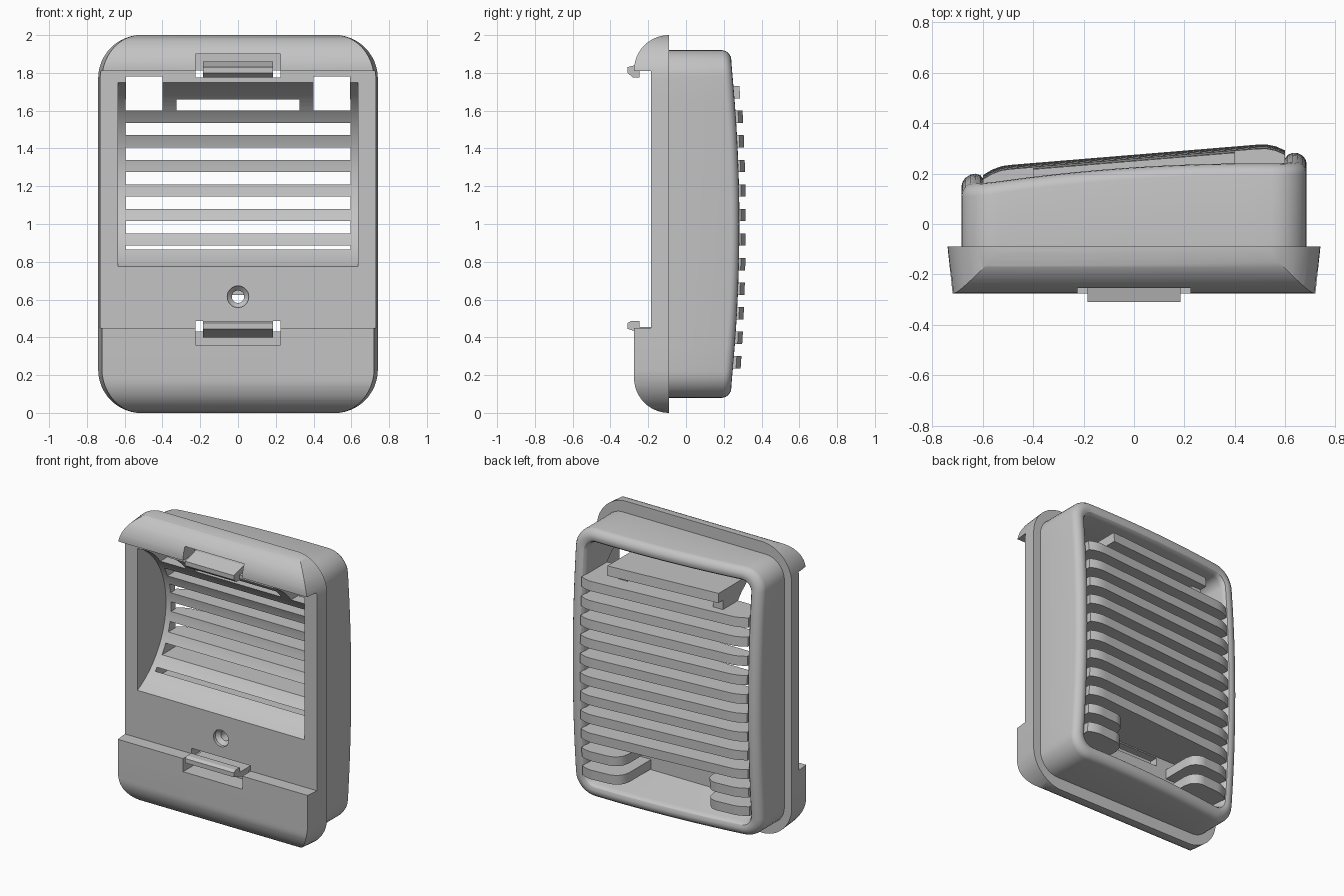
import bpy, bmesh, math

if "Cube" in bpy.data.objects:
    bpy.data.objects.remove(bpy.data.objects["Cube"])

grey = bpy.data.materials.new("light grey plastic")
grey.diffuse_color = (0.55, 0.55, 0.55, 1)
grey.use_nodes = True
grey.node_tree.nodes["Principled BSDF"].inputs["Base Color"].default_value = grey.diffuse_color


def make(name, bm):
    bmesh.ops.recalc_face_normals(bm, faces=bm.faces)
    me = bpy.data.meshes.new(name)
    bm.to_mesh(me)
    bm.free()
    me.materials.append(grey)
    ob = bpy.data.objects.new(name, me)
    bpy.context.collection.objects.link(ob)
    return ob


def loft(bm, loops):
    """Skin a row of equal-length closed loops and cap both ends."""
    rows = [[bm.verts.new(p) for p in lp] for lp in loops]
    n = len(rows[0])
    for a, b in zip(rows, rows[1:]):
        for i in range(n):
            j = (i + 1) % n
            bm.faces.new((a[i], a[j], b[j], b[i]))
    bm.faces.new(rows[0])
    bm.faces.new(rows[-1])


def lofted(name, loops):
    bm = bmesh.new()
    loft(bm, loops)
    return make(name, bm)


def extrude_x(name, prof, x0, x1):
    return lofted(name, [[(x, y, z) for y, z in prof] for x in (x0, x1)])


def box(name, x0, x1, y0, y1, z0, z1):
    return extrude_x(name, [(y0, z0), (y1, z0), (y1, z1), (y0, z1)], x0, x1)


def round_rect(hx, z0, z1, r, seg=8, side=12):
    """(x, z) outline with rounded corners and subdivided sides."""
    arcs = []
    for cx, cz, a0 in ((hx - r, z1 - r, 0), (r - hx, z1 - r, 90),
                       (r - hx, z0 + r, 180), (hx - r, z0 + r, 270)):
        arcs.append([(cx + r * math.cos(math.radians(a0 + 90 * i / seg)),
                      cz + r * math.sin(math.radians(a0 + 90 * i / seg)))
                     for i in range(seg + 1)])
    pts = []
    for k, arc in enumerate(arcs):
        pts += arc
        (ax, az), (bx, bz) = arc[-1], arcs[(k + 1) % 4][0]
        pts += [(ax + (bx - ax) * i / side, az + (bz - az) * i / side)
                for i in range(1, side)]
    return pts


def boolean(ob, op, tool, keep=False):
    m = ob.modifiers.new("cut", 'BOOLEAN')
    m.operation, m.object, m.solver = op, tool, 'EXACT'
    bpy.context.view_layer.objects.active = ob
    bpy.ops.object.modifier_apply(modifier=m.name)
    if not keep:
        bpy.data.objects.remove(tool)


# Front flange: side profile trimmed by a tapered rounded outline
R = 0.185
arc = [math.radians(90 * i / 14) for i in range(15)]
prof = [(-0.09 - R * math.sin(a), R - R * math.cos(a)) for a in arc]
prof += [(-0.275, 0.45), (-0.185, 0.45), (-0.185, 1.81), (-0.275, 1.81)]
prof += [(-0.09 - R * math.cos(a), 1.815 + R * math.sin(a)) for a in arc]
housing = extrude_x("housing", prof, -0.8, 0.8)
outline = lofted("outline", [[(x, y, z) for x, z in round_rect(h, -0.001, 2.001, 0.23, 12)]
                             for h, y in ((0.7165, -0.31), (0.7435, -0.06))])
boolean(housing, 'INTERSECT', outline)


# Rear body: open tray with a leaning, crowned and rolled rim
def rim_y(x, z):
    return 0.178 + 0.066 * x - 0.07 * x * x + 0.05 * (1 - ((z - 1) / 0.92) ** 2)


loops = [[(x, -0.12, z) for x, z in round_rect(0.685, 0.08, 1.92, 0.14)]]
for inset, up in ((0, 0), (0.004, 0.016), (0.015, 0.03), (0.034, 0.04), (0.055, 0.041),
                  (0.075, 0.032), (0.086, 0.017), (0.09, 0)):
    loops.append([(x, rim_y(x, z) + up, z) for x, z in
                  round_rect(0.685 - inset, 0.08 + inset, 1.92 - inset, 0.14 - inset * 0.8)])
loops.append([(x, -0.05, z) for x, z in round_rect(0.595, 0.23, 1.83, 0.068)])
boolean(housing, 'UNION', lofted("body", loops))

# Cylindrical front pocket, corner windows, clip notches and screw hole
N = 112
pocket = extrude_x("pocket", [(-0.413 + 0.538 * math.cos(2 * math.pi * i / N),
                               1.2625 + 0.538 * math.sin(2 * math.pi * i / N))
                              for i in range(N)], -0.635, 0.635)
boolean(housing, 'DIFFERENCE', pocket, keep=True)
cuts = [box("window", s * 0.4, s * 0.592, -0.5, 0.0, 1.615, 1.78) for s in (-1, 1)]
cuts += [box("notch", -0.225, 0.225, -0.5, y, a, b) for y, a, b in
         ((-0.15, 1.79, 1.90), (0.0, 1.775, 1.812), (-0.15, 0.36, 0.46), (0.0, 0.43, 0.487))]
cuts.append(lofted("screw", [[(r * math.cos(math.pi * i / 16), y, 0.615 + r * math.sin(math.pi * i / 16))
                              for i in range(32)]
                             for r, y in ((0.057, -0.25), (0.057, -0.165), (0.033, -0.14), (0.033, -0.02))]))
for c in cuts:
    boolean(housing, 'DIFFERENCE', c)


# Louver slats following the leaning, crowned rear surface
def slat_y(x, z):
    end = max(0, abs(x) - 0.5) / 0.1
    return 0.275 + 0.082 * x - 0.025 * ((z - 1) / 0.73) ** 2 - 0.032 * end ** 2


def slat(bm, x0, x1, z, inner=None):
    z0, z1 = z - 0.0325, z + 0.0325
    rows = []
    for i in range(33):
        x = x0 + (x1 - x0) * i / 32
        drop = 0
        if inner is not None:          # rounded free end of the short lugs
            t = max(0, 1 - abs(x - inner) / 0.09)
            drop = 0.09 * (1 - math.sqrt(1 - t * t))
        rows.append([(x, -0.1, z0), (x, slat_y(x, z0) - drop, z0),
                     (x, slat_y(x, z1) - drop, z1), (x, -0.1, z1)])
    loft(bm, rows)


bm = bmesh.new()
for k in range(9):
    slat(bm, -0.6, 0.6, 0.5275 + 0.13 * k)
slat(bm, -0.4, 0.4, 1.6975)
for s in (-1, 1):
    for z in (0.2675, 0.3975):
        slat(bm, s * 0.3, s * 0.6, z, inner=s * 0.3)
slats = make("louver_slats", bm)
boolean(slats, 'DIFFERENCE', pocket, keep=True)

# Small brackets holding the short top slat
brackets = []
for s in (-1, 1):
    b = box("top_slat_bracket", s * 0.325, s * 0.399, -0.1, 0.17, 1.59, 1.68)
    boolean(b, 'DIFFERENCE', pocket, keep=True)
    brackets.append(b)
bpy.data.objects.remove(pocket)

# Snap clips
top_clip = extrude_x("top_clip", [(-0.06, 1.86), (-0.2, 1.86), (-0.31, 1.83), (-0.31, 1.80),
                                  (-0.28, 1.775), (-0.245, 1.775), (-0.245, 1.81), (-0.06, 1.81)],
                     -0.185, 0.185)
low_clip = extrude_x("bottom_clip", [(-0.06, 0.40), (-0.185, 0.40), (-0.245, 0.425), (-0.31, 0.445),
                                     (-0.31, 0.475), (-0.29, 0.487), (-0.245, 0.487),
                                     (-0.245, 0.455), (-0.06, 0.455)], -0.185, 0.185)

# Smooth shading with sharp creases kept
bpy.ops.object.select_all(action='DESELECT')
for ob in (housing, slats):
    ob.select_set(True)
bpy.context.view_layer.objects.active = housing
bpy.ops.object.shade_smooth_by_angle(angle=math.radians(30))
